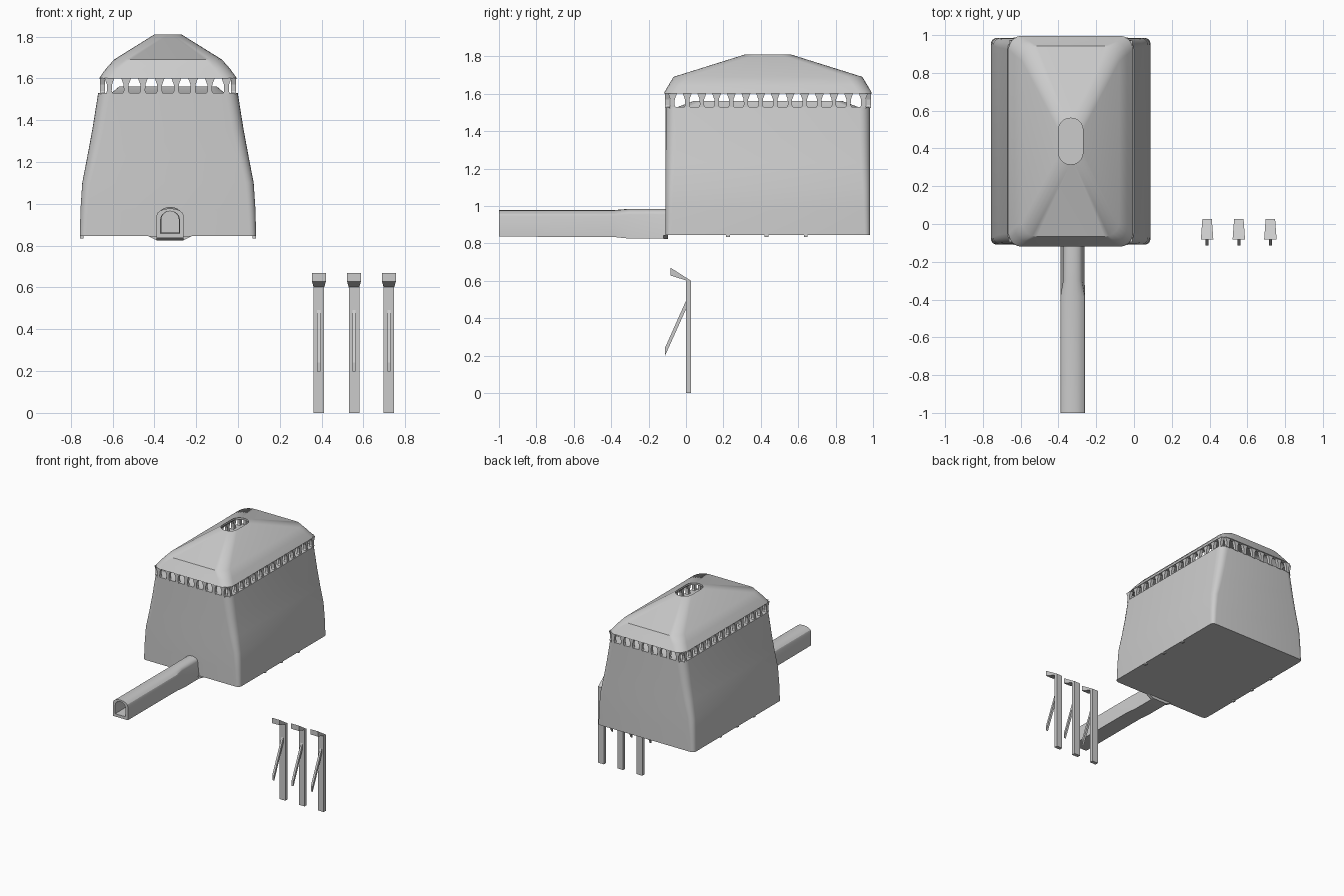
import bpy, bmesh, math
from mathutils import Vector

if "Cube" in bpy.data.objects:
    bpy.data.objects.remove(bpy.data.objects["Cube"])

CX, CY = -0.335, 0.438      # centre of the building
TX = -0.325                 # centre line of the entrance tunnel


def loft(name, rings, caps=(False, False), closed=False, smooth=True):
    """Skin equal-length rings of points into one object."""
    bm = bmesh.new()
    rows = [[bm.verts.new(p) for p in r] for r in rings]
    n = len(rows[0])
    pairs = list(zip(rows, rows[1:]))
    if closed:
        pairs.append((rows[-1], rows[0]))
    for a, b in pairs:
        for i in range(n):
            j = (i + 1) % n
            bm.faces.new((a[i], a[j], b[j], b[i]))
    if caps[0]:
        bm.faces.new(rows[0])
    if caps[1]:
        bm.faces.new(rows[-1])
    bmesh.ops.recalc_face_normals(bm, faces=bm.faces)
    me = bpy.data.meshes.new(name)
    bm.to_mesh(me)
    bm.free()
    ob = bpy.data.objects.new(name, me)
    bpy.context.collection.objects.link(ob)
    if smooth:
        bpy.ops.object.select_all(action='DESELECT')
        ob.select_set(True)
        bpy.context.view_layer.objects.active = ob
        bpy.ops.object.shade_smooth_by_angle(angle=math.radians(30))
    return ob


def round_rect(hw, hd, r, z, seg=5):
    pts = []
    for k, (sx, sy) in enumerate(((1, 1), (-1, 1), (-1, -1), (1, -1))):
        for i in range(seg + 1):
            a = math.pi / 2 * (k + i / seg)
            pts.append((CX + sx * (hw - r) + r * math.cos(a),
                        CY + sy * (hd - r) + r * math.sin(a), z))
    return pts


def arch(y, hw, top_hw, z0, spring, top, seg=8):
    """Arched cross-section: flat floor, upright sides, curved top."""
    pts = [(TX - hw, y, z0), (TX + hw, y, z0)]
    for i in range(seg + 1):
        a = math.pi * i / seg
        pts.append((TX + top_hw * math.cos(a), y,
                    spring + (top - spring) * math.sin(a)))
    return pts


def prism(name, profile, x, half):
    """Extrude a (y, z) profile along x; half gives a half width per point."""
    return loft(name, [[(x + s * h, y, z) for (y, z), h in zip(profile, half)]
                       for s in (-1, 1)], caps=(True, True), smooth=False)


# Hollow tapering hall: outer wall, raised inner lip, inner wall, floor
hall = loft("hall_walls", [round_rect(*p) for p in (
    (0.422, 0.547, 0.03, 0.845), (0.418, 0.547, 0.035, 0.98),
    (0.410, 0.547, 0.04, 1.10), (0.385, 0.547, 0.05, 1.23),
    (0.361, 0.547, 0.055, 1.36), (0.334, 0.547, 0.06, 1.53),
    (0.270, 0.480, 0.05, 1.53), (0.235, 0.400, 0.05, 1.56),
    (0.235, 0.400, 0.05, 1.53), (0.300, 0.510, 0.04, 1.51),
    (0.385, 0.515, 0.03, 1.08), (0.395, 0.515, 0.02, 0.86))], caps=(True, True))

# Doorway cut where the tunnel enters
cutter = loft("doorway_cutter", [arch(y, 0.042, 0.042, 0.862, 0.925, 0.965)
                                 for y in (-0.2, 0.0)], caps=(True, True), smooth=False)
cutter.hide_render = True
cutter.hide_set(True)
cut = hall.modifiers.new("doorway", 'BOOLEAN')
cut.operation = 'DIFFERENCE'
cut.solver = 'EXACT'
cut.object = cutter

# Hipped roof shell with an oval smoke hole
loft("roof", [round_rect(*p) for p in (
    (0.330, 0.558, 0.07, 1.60), (0.298, 0.532, 0.075, 1.645),
    (0.258, 0.505, 0.08, 1.69), (0.065, 0.122, 0.062, 1.81),
    (0.065, 0.122, 0.062, 1.795), (0.248, 0.492, 0.075, 1.675),
    (0.300, 0.528, 0.065, 1.60))], closed=True)


# Small flared columns between wall and roof
def column(px, py, along_x):
    rings = []
    for z, w in ((1.525, 0.018), (1.54, 0.011), (1.57, 0.012), (1.602, 0.024)):
        dx, dy = (w, 0.012) if along_x else (0.012, w)
        rings.append([(px + sx * dx, py + sy * dy, z)
                      for sx, sy in ((-1, -1), (1, -1), (1, 1), (-1, 1))])
    loft("column", rings, caps=(True, True), smooth=False)


for s in (-1, 1):
    for i in range(8):
        column(CX - 0.28 + 0.08 * i, CY + s * 0.538, True)
    for i in range(14):
        column(CX + s * 0.314, CY - 0.51 + 1.02 * i / 13, False)

# Entrance tunnel: outer skin, mouth, inner skin
loft("entrance_tunnel", [
    arch(-0.10, 0.064, 0.050, 0.825, 0.955, 0.985),
    arch(-0.30, 0.064, 0.050, 0.825, 0.955, 0.985),
    arch(-0.385, 0.065, 0.065, 0.834, 0.943, 0.978),
    arch(-1.0, 0.065, 0.065, 0.836, 0.943, 0.978),
    arch(-1.0, 0.045, 0.045, 0.858, 0.925, 0.965),
    arch(-0.05, 0.042, 0.042, 0.862, 0.925, 0.965)])

# Flared sill under the tunnel joint
loft("tunnel_sill", [[(TX + x, y, z) for x, z in
     ((-0.105, 0.846), (-0.06, 0.824), (0.06, 0.824), (0.105, 0.846))]
     for y in (-0.12, -0.095)], caps=(True, True), smooth=False)

# Pegs under the long walls
for s in (-1, 1):
    for y in (0.225, 0.43, 0.64):
        prism("floor_peg", ((y - 0.01, 0.835), (y + 0.01, 0.835),
                            (y + 0.01, 0.85), (y - 0.01, 0.85)),
              CX + s * 0.413, [0.008] * 4)

# Three separate support posts, each with a head and a diagonal brace
for x in (0.387, 0.555, 0.722):
    prism("support_post", ((0, 0), (0.027, 0), (0.027, 0.6), (0, 0.612)), x, [0.025] * 4)
    prism("post_head", ((0.027, 0.6), (-0.083, 0.67), (-0.083, 0.628), (0.0, 0.602)),
          x, (0.025, 0.033, 0.033, 0.025))
    prism("post_brace", ((0.003, 0.5), (-0.113, 0.24), (-0.113, 0.197), (0.003, 0.455)),
          x, [0.008] * 4)
